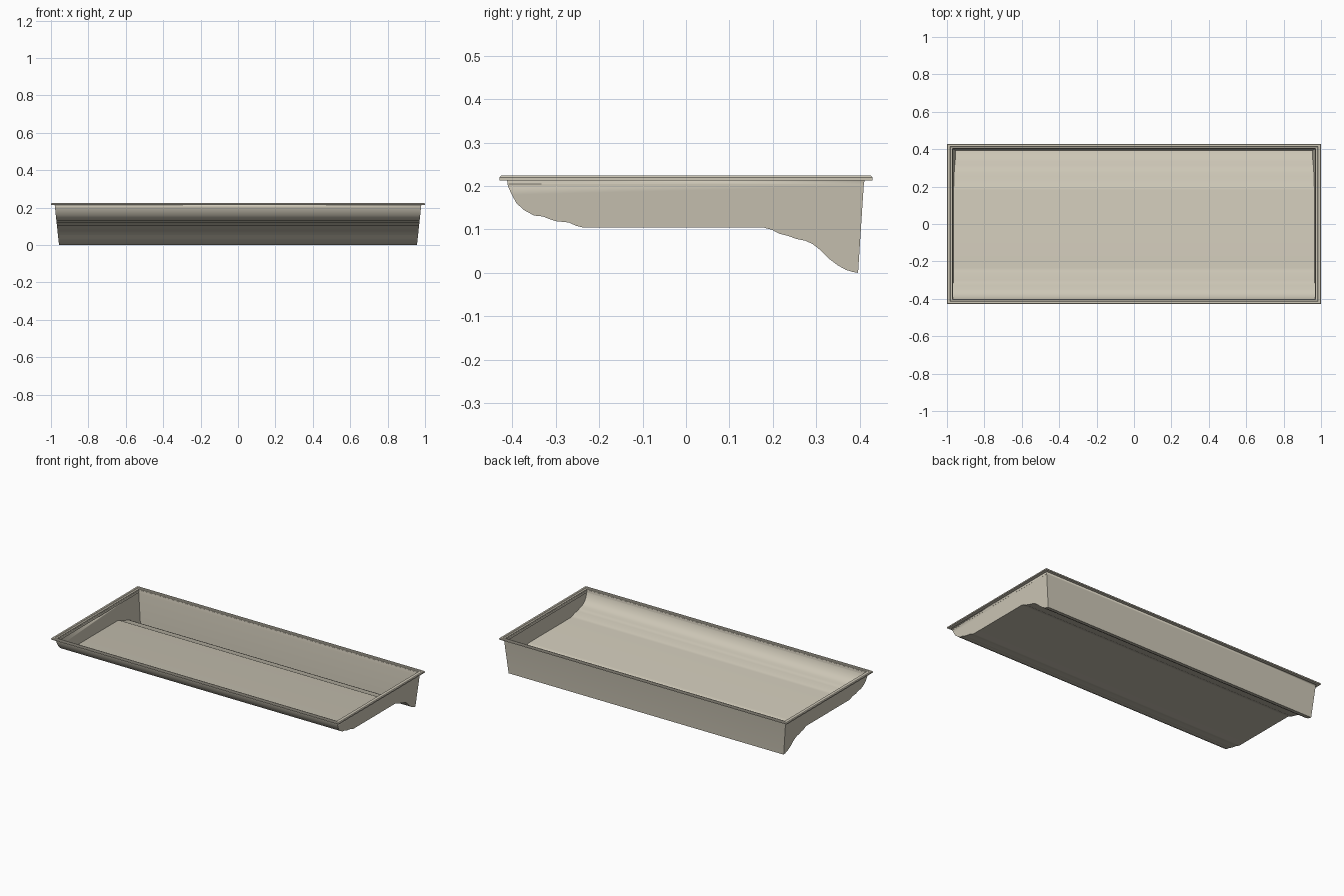
import bpy, bmesh

if "Cube" in bpy.data.objects:
    bpy.data.objects.remove(bpy.data.objects["Cube"])

# One flat colour for the whole tray
beige = bpy.data.materials.new("warm beige")
beige.diffuse_color = (0.61, 0.57, 0.47, 1)
beige.use_nodes = True
beige.node_tree.nodes["Principled BSDF"].inputs["Base Color"].default_value = beige.diffuse_color


def finish(name, bm, angle):
    bmesh.ops.recalc_face_normals(bm, faces=bm.faces[:])
    mesh = bpy.data.meshes.new(name)
    bm.to_mesh(mesh)
    bm.free()
    mesh.materials.append(beige)
    obj = bpy.data.objects.new(name, mesh)
    bpy.context.collection.objects.link(obj)
    bpy.ops.object.select_all(action='DESELECT')
    obj.select_set(True)
    bpy.context.view_layer.objects.active = obj
    bpy.ops.object.shade_smooth_by_angle(angle=angle)
    return obj


def shell(name, points, x_bottom, x_top, top):
    """Sheet swept along x from a (y, z) profile, with flat tapered ends."""
    bm = bmesh.new()
    sides = []
    for s in (-1, 1):
        sides.append([bm.verts.new((s * (x_bottom + (x_top - x_bottom) * z / top), y, z))
                      for y, z in points])
    left, right = sides
    for i in range(len(points) - 1):
        bm.faces.new((left[i], left[i + 1], right[i + 1], right[i]))
    bm.faces.new(left)
    bm.faces.new(right[::-1])
    return finish(name, bm, 0.55)


def ring(name, section):
    """Closed rectangular frame from (half x, half y, z) corner rings."""
    bm = bmesh.new()
    loops = [[bm.verts.new((sx * hx, sy * hy, z))
              for sx, sy in ((-1, -1), (1, -1), (1, 1), (-1, 1))]
             for hx, hy, z in section]
    for k, a in enumerate(loops):
        b = loops[(k + 1) % len(loops)]
        for i in range(4):
            j = (i + 1) % 4
            bm.faces.new((a[i], a[j], b[j], b[i]))
    return finish(name, bm, 0.5)


# Basin: stepped front slope, flat floor, rear trough and steep rear wall
profile = [(-0.412, 0.214), (-0.410, 0.200), (-0.401, 0.180), (-0.390, 0.160),
           (-0.372, 0.144), (-0.350, 0.132), (-0.330, 0.130), (-0.315, 0.124),
           (-0.300, 0.119), (-0.270, 0.116), (-0.252, 0.108), (-0.235, 0.104),
           (0.180, 0.104), (0.198, 0.099), (0.215, 0.090), (0.235, 0.085),
           (0.255, 0.078), (0.275, 0.074), (0.292, 0.066), (0.310, 0.052),
           (0.330, 0.032), (0.350, 0.017), (0.368, 0.007), (0.384, 0.002),
           (0.396, 0.000), (0.409, 0.200), (0.411, 0.214)]
basin = shell("basin", profile, 0.957, 0.980, 0.214)
thickness = basin.modifiers.new("wall thickness", 'SOLIDIFY')
thickness.thickness = 0.006
thickness.offset = -1

# Flat rim flange with a softened raised outer lip
ring("rim", [(0.972, 0.405, 0.213), (0.972, 0.405, 0.220), (0.982, 0.412, 0.221),
             (0.985, 0.414, 0.224), (0.996, 0.425, 0.224), (1.0, 0.429, 0.220),
             (1.0, 0.429, 0.213)])

# Shallow seam step just under the rim, inside the basin
ring("inner_step", [(0.979, 0.409, 0.200), (0.969, 0.402, 0.200),
                    (0.971, 0.404, 0.214), (0.979, 0.409, 0.214)])
